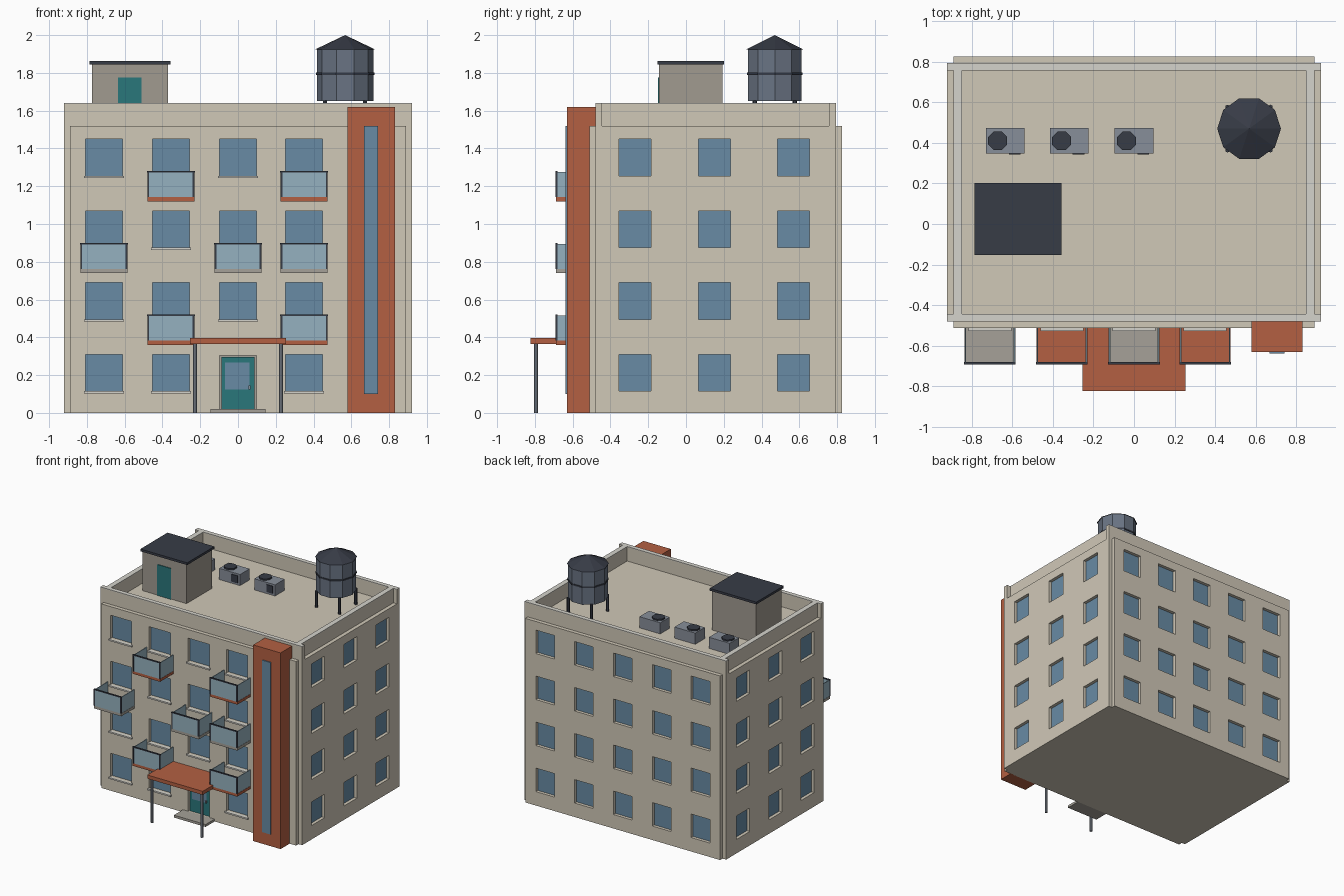
import bpy, bmesh, math
from mathutils import Matrix, Vector

if "Cube" in bpy.data.objects:
    bpy.data.objects.remove(bpy.data.objects["Cube"])

def mat(name, r, g, b):
    m = bpy.data.materials.new(name)
    m.diffuse_color = [(c / 255) ** 2.2 for c in (r, g, b)] + [1]
    m.use_nodes = True
    m.node_tree.nodes["Principled BSDF"].inputs["Base Color"].default_value = m.diffuse_color
    return m

WALL = mat("plaster", 207, 199, 182)
COPING = mat("coping", 212, 210, 203)
BRICK = mat("terracotta", 178, 96, 68)
GLASS = mat("window_glass", 104, 138, 163)
PALE = mat("balcony_glass", 148, 176, 190)
STONE = mat("stone", 164, 160, 151)
HUT = mat("hut_wall", 160, 153, 143)
DARK = mat("dark_metal", 58, 62, 72)
METAL = mat("metal", 134, 141, 152)
TANK = mat("tank_metal", 105, 115, 130)
TEAL = mat("teal", 46, 118, 122)

def finish(name, bm, m):
    bmesh.ops.recalc_face_normals(bm, faces=bm.faces)
    me = bpy.data.meshes.new(name)
    bm.to_mesh(me)
    bm.free()
    ob = bpy.data.objects.new(name, me)
    me.materials.append(m)
    bpy.context.collection.objects.link(ob)

def box(name, x, y, z, m):
    """Box from (min, max) pairs."""
    bm = bmesh.new()
    size = [b - a for a, b in (x, y, z)]
    mid = [(a + b) / 2 for a, b in (x, y, z)]
    bmesh.ops.create_cube(bm, size=1, matrix=Matrix.Translation(mid) @ Matrix.Diagonal((*size, 1)))
    finish(name, bm, m)

def cyl(name, x, y, z0, z1, r, m, sides=8, r2=None, turn=0.0):
    bm = bmesh.new()
    mx = Matrix.Translation((x, y, (z0 + z1) / 2)) @ Matrix.Rotation(turn, 4, 'Z')
    bmesh.ops.create_cone(bm, cap_ends=True, segments=sides, radius1=r,
                          radius2=r if r2 is None else r2, depth=z1 - z0, matrix=mx)
    bmesh.ops.remove_doubles(bm, verts=bm.verts, dist=1e-5)
    finish(name, bm, m)

def wall(name, place, push, span, holes):
    """Panel with rectangular openings; place(u, z) gives the outer surface."""
    us = sorted({*span, *(u for h in holes for u in h[:2])})
    zs = sorted({0, TOP, *(z for h in holes for z in h[2:])})
    bm = bmesh.new()
    for a, b in zip(us, us[1:]):
        for c, d in zip(zs, zs[1:]):
            u, z = (a + b) / 2, (c + d) / 2
            if not any(h[0] < u < h[1] and h[2] < z < h[3] for h in holes):
                bm.faces.new([bm.verts.new(place(p, q)) for p, q in ((a, c), (b, c), (b, d), (a, d))])
    bmesh.ops.remove_doubles(bm, verts=bm.verts, dist=1e-5)
    ext = bmesh.ops.extrude_face_region(bm, geom=bm.faces[:], use_keep_orig=True)
    bmesh.ops.translate(bm, verts=[v for v in ext["geom"] if isinstance(v, bmesh.types.BMVert)],
                        vec=Vector(push))
    finish(name, bm, WALL)

TOP = 1.52
ROWS = [0.212, 0.592, 0.972, 1.352]
COLS = [-0.71, -0.355, 0, 0.35]
BACK = [-0.71, -0.355, 0, 0.355, 0.71]
SIDE = [-0.27, 0.15, 0.57]
HX, Y0, Y1, T = 0.89, -0.48, 0.793, 0.032

def openings(cols, hw):
    return [(c - hw, c + hw, r - 0.097, r + 0.097) for r in ROWS for c in cols]

# Building core and the four wall panels
box("building_core", (-HX, HX), (Y0, Y1), (0, TOP), WALL)
front = [h for h in openings(COLS, 0.0975) if not (h[2] < 0.2 and h[0] < 0 < h[1])]
back, side = openings(BACK, 0.085), openings(SIDE, 0.085)
wall("front_wall", lambda u, z: (u, Y0 - T, z), (0, T, 0), (-HX, HX), front + [(-0.0975, 0.0975, 0.02, 0.305)])
wall("back_wall", lambda u, z: (u, Y1 + T, z), (0, -T, 0), (-HX, HX), back)
for s, n in ((-1, "left"), (1, "right")):
    wall(n + "_wall", lambda u, z: (s * (HX + T), u, z), (-s * T, 0, 0), (Y0, Y1), side)
    for a, b, c, d in side:
        box(n + "_window", sorted((s * HX, s * (HX + 0.006))), (a, b), (c, d), GLASS)
for a, b, c, d in back:
    box("back_window", (a, b), (Y1, Y1 + 0.006), (c, d), GLASS)
for a, b, c, d in front:
    box("front_window", (a, b), (Y0 - 0.006, Y0), (c, d), GLASS)
    box("window_sill", (a - 0.008, b + 0.008), (-0.528, -0.5), (c - 0.012, c), COPING)

# Roof parapet with pale coping
def parapet(name, x, y):
    box(name, x, y, (TOP, 1.634), WALL)
    box(name + "_coping", x, y, (1.634, 1.64), COPING)
for y in (Y0, Y1 - 0.036):
    parapet("parapet_long", (-HX - T, HX + T), (y, y + 0.036))
for x in (-HX, HX - 0.042):
    parapet("parapet_side", (x, x + 0.042), (Y0 + 0.036, Y1 - 0.036))

# Stair tower with tall window strip
box("stair_tower", (0.58, 0.83), (-0.63, Y0), (0, 1.62), BRICK)
box("tower_window", (0.667, 0.742), (-0.638, -0.62), (0.1, 1.52), GLASS)

# Balconies: (column, row, slab material)
for c, r, m in ((1, 3, BRICK), (3, 3, BRICK), (0, 2, STONE), (2, 2, STONE), (3, 2, STONE),
                (1, 1, BRICK), (3, 1, BRICK)):
    x, z = COLS[c], ROWS[r] - 0.232
    box("balcony_slab", (x - 0.125, x + 0.125), (-0.688, -0.51), (z, z + 0.022), m)
    box("balcony_front_glass", (x - 0.12, x + 0.12), (-0.688, -0.68), (z + 0.022, z + 0.152), PALE)
    box("balcony_front_rail", (x - 0.127, x + 0.127), (-0.691, -0.679), (z + 0.152, z + 0.16), DARK)
    for s in (-1, 1):
        e = x + s * 0.12
        box("balcony_side_glass", (e - 0.003, e + 0.003), (-0.68, -0.512), (z + 0.022, z + 0.155), PALE)
        box("balcony_post", (e - 0.005, e + 0.005), (-0.69, -0.68), (z + 0.022, z + 0.155), DARK)

# Entrance: door, step, canopy on posts
box("door_frame", (-0.0975, 0.0975), (Y0 - 0.008, Y0), (0.02, 0.305), STONE)
box("entrance_door", (-0.088, 0.088), (Y0 - 0.018, Y0), (0.02, 0.297), TEAL)
box("door_glass", (-0.068, 0.062), (Y0 - 0.022, Y0), (0.125, 0.268), GLASS)
box("door_handle", (0.055, 0.065), (Y0 - 0.032, Y0), (0.125, 0.145), METAL)
box("entrance_step", (-0.145, 0.145), (-0.63, -0.51), (0, 0.02), STONE)
box("canopy", (-0.253, 0.253), (-0.822, -0.51), (0.366, 0.396), BRICK)
for x in (-0.228, 0.228):
    cyl("canopy_post", x, -0.795, 0, 0.368, 0.011, METAL)

# Rooftop stair hut
box("roof_hut", (-0.773, -0.37), (-0.143, 0.192), (TOP, 1.845), HUT)
box("hut_roof", (-0.785, -0.358), (-0.152, 0.202), (1.845, 1.864), DARK)
box("hut_door", (-0.635, -0.51), (-0.149, -0.14), (TOP, 1.775), TEAL)

# Air conditioning units
for x in (-0.635, -0.32, -0.0):
    box("cooling_unit", (x - 0.095, x + 0.095), (0.348, 0.472), (TOP, 1.612), METAL)
    cyl("cooling_fan", x - 0.037, 0.41, 1.612, 1.624, 0.05, DARK, turn=math.pi / 8)
    box("cooling_vent", (x + 0.018, x + 0.075), (0.343, 0.35), (1.535, 1.597), DARK)

# Water tank on four legs
tx, ty, q = 0.567, 0.47, math.pi / 2
cyl("tank_body", tx, ty, 1.65, 1.928, 0.15, TANK, 10, turn=q)
cyl("tank_band", tx, ty, 1.79, 1.802, 0.155, DARK, 10, turn=q)
cyl("tank_roof", tx, ty, 1.925, 2.0, 0.157, DARK, 10, 0, q)
for sx in (-1, 1):
    for sy in (-1, 1):
        cyl("tank_leg", tx + sx * 0.106, ty + sy * 0.106, TOP, 1.655, 0.012, DARK, 6)
